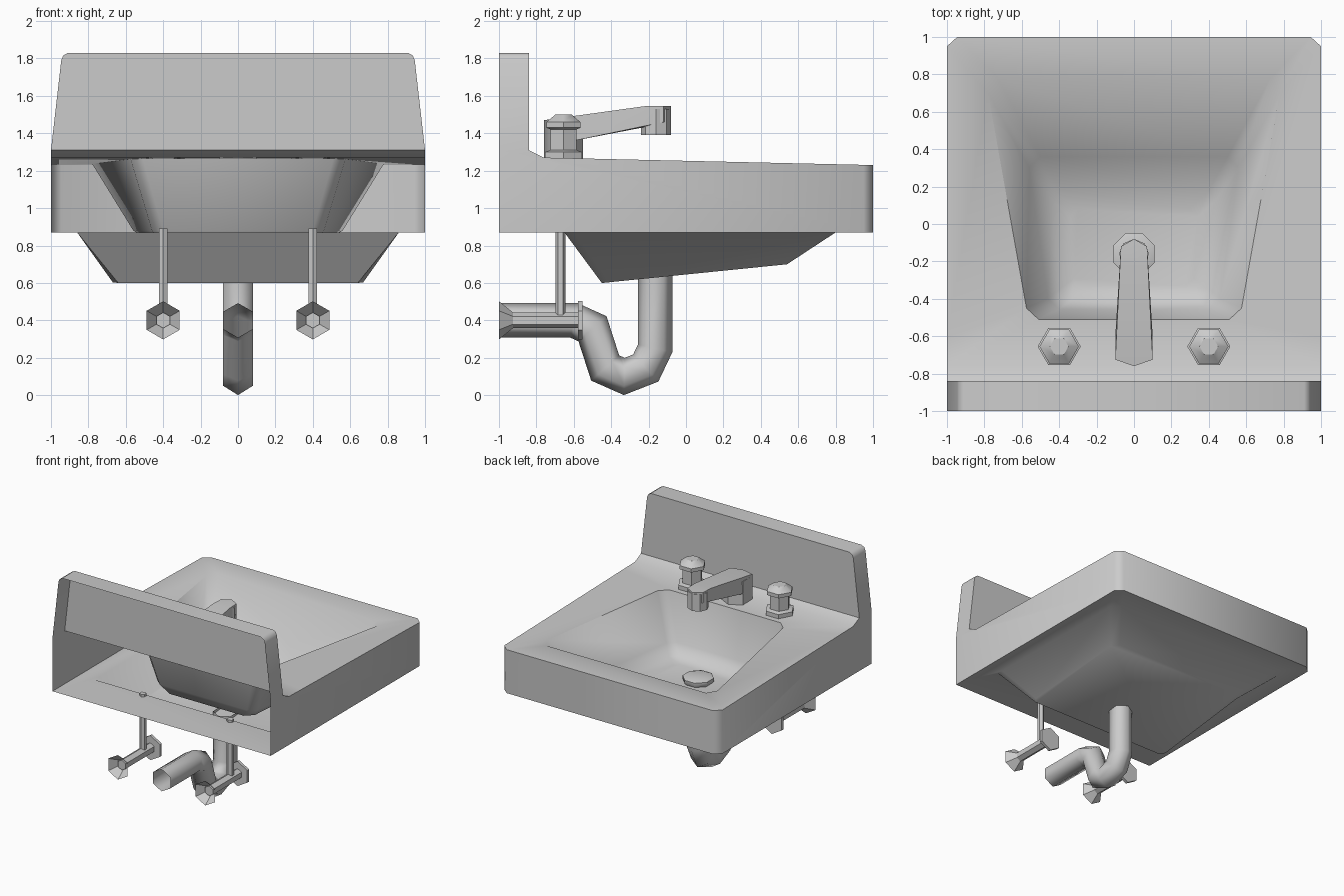
import bpy, bmesh
from math import radians, sin, cos, pi
from mathutils import Vector

if "Cube" in bpy.data.objects:
    bpy.data.objects.remove(bpy.data.objects["Cube"])


def finish(name, bm, angle=40):
    bmesh.ops.remove_doubles(bm, verts=bm.verts[:], dist=0.0005)
    bmesh.ops.recalc_face_normals(bm, faces=bm.faces[:])
    me = bpy.data.meshes.new(name)
    bm.to_mesh(me)
    bm.free()
    ob = bpy.data.objects.new(name, me)
    bpy.context.collection.objects.link(ob)
    bpy.ops.object.select_all(action='DESELECT')
    ob.select_set(True)
    bpy.context.view_layer.objects.active = ob
    bpy.ops.object.shade_smooth_by_angle(angle=radians(angle))
    return ob


def loft(bm, rings, closed=True, start=False, end=False):
    vs = [[bm.verts.new(p) for p in r] for r in rings]
    n = len(vs[0])
    for a, b in zip(vs, vs[1:]):
        for i in range(n if closed else n - 1):
            j = (i + 1) % n
            bm.faces.new((a[i], a[j], b[j], b[i]))
    if start:
        bm.faces.new(vs[0])
    if end:
        bm.faces.new(vs[-1])


def poly(bm, pts):
    bm.faces.new([bm.verts.new(p) for p in pts])


def ring8(front_x, front_y, mid_x, mid_y, low_x, low_y, back_x, back_y, z):
    # Symmetric eight-point outline; z is a function of y
    half = [(front_x, front_y), (mid_x, mid_y), (low_x, low_y), (back_x, back_y)]
    pts = half + [(-x, y) for x, y in reversed(half)]
    return [(x, y, z(y)) for x, y in pts]


def lathe(name, profile, center, sides, axis='Z', turn=0.0, caps=(True, True), angle=40):
    # profile: (radius, position along axis)
    bm = bmesh.new()
    rings = []
    for r, h in profile:
        ring = []
        for i in range(sides):
            a = turn + 2 * pi * i / sides
            u, v = r * cos(a), r * sin(a)
            ring.append((center[0] + u, center[1] + v, h) if axis == 'Z'
                        else (center[0] + u, h, center[1] + v))
        rings.append(ring)
    loft(bm, rings, True, *caps)
    return finish(name, bm, angle)


def deck_z(y):
    return 1.27 - (y + 0.76) * 0.0227


# Deck with inner bowl
bm = bmesh.new()
outer = ring8(.945, 1, 1, .95, 1, -.6, 1, -.76, deck_z)
loft(bm, [
    outer,
    ring8(.73, .78, .78, .70, .575, -.45, .51, -.51, deck_z),
    ring8(.50, .36, .56, .30, .46, -.40, .40, -.455, lambda y: .88),
    ring8(.40, .18, .44, .13, .40, -.35, .34, -.41, lambda y: .80),
    ring8(.30, .08, .34, .04, .32, -.29, .27, -.33, lambda y: .775),
], end=True)

# Side walls, open toward the wall
for s in (-1, 1):
    poly(bm, [(s, y, z) for y, z in [(-1, .87), (-1, 1.31), (-.84, 1.31), (-.76, 1.27),
                                     (-.6, deck_z(-.6)), (.95, deck_z(.95)), (.95, .87)]])
# Front apron with cut corners
line = [(-1, .95), (-.945, 1), (.945, 1), (1, .95)]
loft(bm, [[(x, y, deck_z(y)) for x, y in line], [(x, y, .87) for x, y in line]], closed=False)

# Splash back: rim, front face and sloped foot
half = [(1, 1.31), (.945, 1.79), (.935, 1.815), (.91, 1.83)]
rim = half + [(-x, z) for x, z in reversed(half)]
loft(bm, [[(x, y, z) for x, z in rim] for y in (-1, -.84)], closed=False)
poly(bm, [(x, -.84, z) for x, z in rim])
poly(bm, [(-1, -.84, 1.31), (1, -.84, 1.31), (1, -.76, 1.27), (-1, -.76, 1.27)])
finish("basin_body", bm, 62)

# Underside plate and lower bowl
bm = bmesh.new()
low = lambda y: .645 + y * .101
loft(bm, [
    ring8(.945, 1, 1, .95, 1, -.95, 1, -1, lambda y: .87),
    ring8(.80, .80, .86, .74, .86, -.60, .86, -.65, lambda y: .87),
    ring8(.60, .54, .65, .49, .67, -.41, .64, -.45, low),
], end=True)
finish("basin_underside", bm, 50)

# Drain plug
lathe("drain", [(.10, .76), (.12, .79), (.12, .815), (.09, .825)], (0, -.16), 8, turn=pi / 8)

# Spout: base, hull arm, outlet
bm = bmesh.new()
base = [(0, -.76), (.1, -.725), (.1, -.60), (0, -.55), (-.1, -.60), (-.1, -.725)]
loft(bm, [[(x, y, z) for x, y in base] for z in (1.262, 1.46)], end=True)
finish("spout_base", bm)
bm = bmesh.new()
for x, y, z in [(0, -.76, 1.47), (.1, -.725, 1.475), (.075, -.22, 1.545), (.07, -.12, 1.545),
                (0, -.08, 1.545), (0, -.76, 1.36), (.1, -.725, 1.36), (.1, -.60, 1.36),
                (.075, -.24, 1.45), (.07, -.12, 1.46), (0, -.08, 1.46)]:
    for sx in ({x, -x} if x else {0}):
        bm.verts.new((sx, y, z))
bmesh.ops.convex_hull(bm, input=bm.verts[:])
finish("spout_arm", bm)
lathe("spout_outlet", [(.08, 1.39), (.08, 1.53)], (0, -.16), 8)

for side, s in (("left", -1), ("right", 1)):
    x = .4 * s
    # Tap handle: flange, stem and capped knob
    lathe(side + "_tap", [(.115, 1.262), (.115, 1.30), (.08, 1.31), (.08, 1.42), (.105, 1.43),
                          (.105, 1.46), (.05, 1.50)], (x, -.655), 6)
    # Supply riser, stub, wall escutcheon and valve handle
    lathe(side + "_riser", [(.027, .40), (.027, .89)], (x, -.672), 6, turn=pi / 6)
    lathe(side + "_stub", [(.042, -.95), (.042, -.57)], (x, .4), 6, 'Y', pi / 6)
    lathe(side + "_escutcheon", [(.102, -1), (.042, -.925)], (x, .4), 6, 'Y', pi / 6, (False, False))
    lathe(side + "_valve_handle", [(.102, -.577), (.102, -.553)], (x, .4), 6, 'Y', pi / 6)

# Drain trap swept along its centre line with a six-sided section
path = [Vector((0, y, z)) for y, z in [(-1, .4), (-.60, .4), (-.50, .355), (-.432, .145),
                                       (-.33, .1), (-.215, .145), (-.165, .25), (-.165, .65)]]
bm = bmesh.new()
rings = []
X = Vector((1, 0, 0))
for i, p in enumerate(path):
    a = (p - path[max(i - 1, 0)]).normalized()
    b = (path[min(i + 1, len(path) - 1)] - p).normalized()
    t = (a + b).normalized()
    stretch = 1 / max(t.dot(b if b.length else a), .7)
    n = X.cross(t) * stretch
    rings.append([p + .092 * (X * sin(k * pi / 3) + n * cos(k * pi / 3)) for k in range(6)])
loft(bm, rings)
finish("drain_trap", bm, 62)
